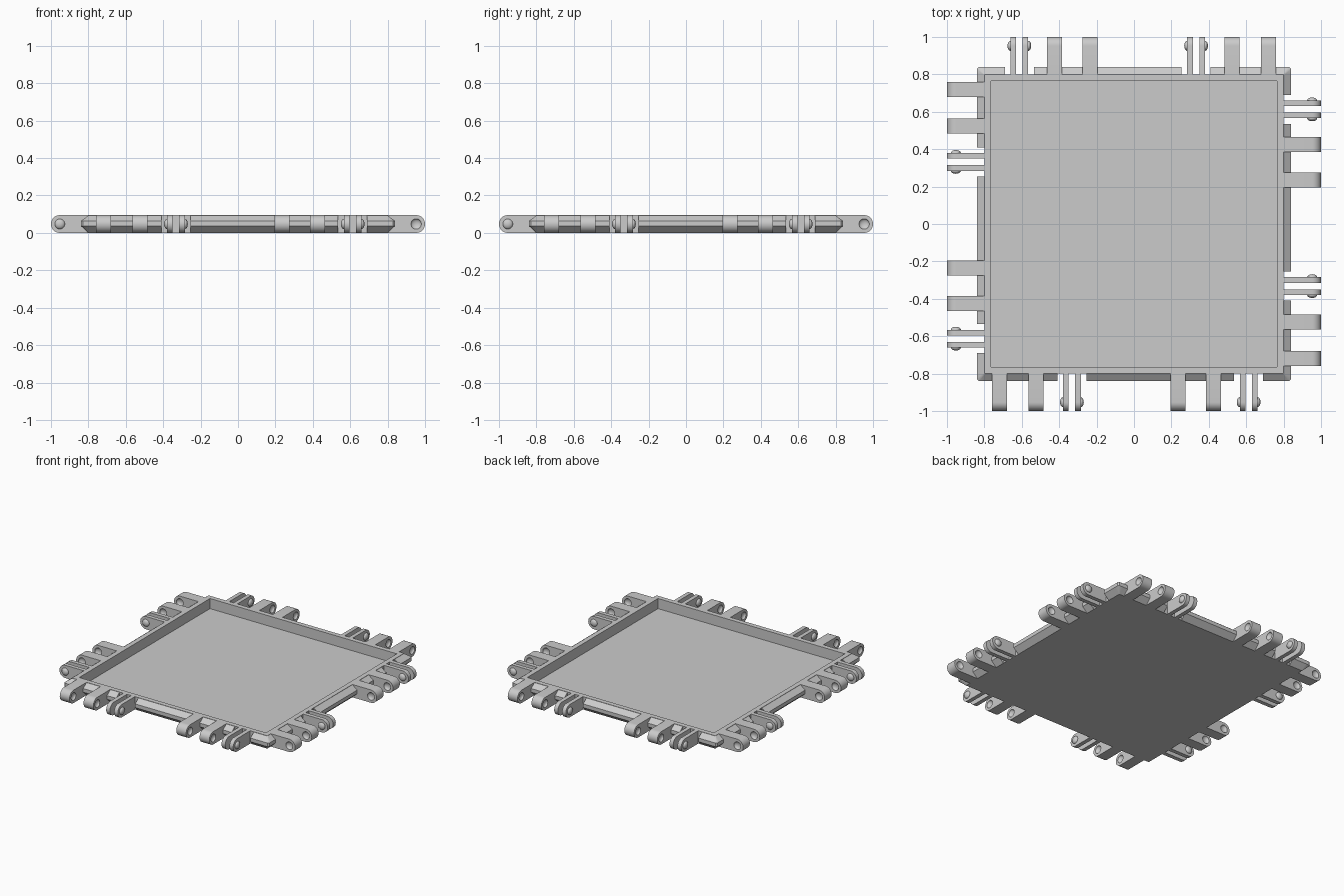
import bpy, bmesh, math
from mathutils import Matrix

if "Cube" in bpy.data.objects:
    bpy.data.objects.remove(bpy.data.objects["Cube"])

HEIGHT = 0.095
MID = HEIGHT / 2
WALL = 0.8      # outer face of the tray wall
RIM = 0.84      # outermost edge of the bevelled rim
PIN = 0.9525    # hinge axis distance from the centre

grey = bpy.data.materials.new("plain grey")
grey.use_nodes = True
grey.diffuse_color = (0.6, 0.6, 0.6, 1)
grey.node_tree.nodes["Principled BSDF"].inputs["Base Color"].default_value = (0.6, 0.6, 0.6, 1)


def finish(bm, name):
    bmesh.ops.recalc_face_normals(bm, faces=bm.faces)
    mesh = bpy.data.meshes.new(name)
    bm.to_mesh(mesh)
    bm.free()
    mesh.materials.append(grey)
    mesh.shade_smooth()
    mesh.set_sharp_from_angle(angle=math.radians(30))
    return mesh


def place(mesh, name, x=0.0, side=0):
    obj = bpy.data.objects.new(name, mesh)
    obj.matrix_world = Matrix.Rotation(side * math.pi / 2, 4, "Z") @ Matrix.Translation((x, 0, 0))
    bpy.context.collection.objects.link(obj)
    return obj


def loft(rings, closed_ends=True):
    """Skin a list of equal-length point rings."""
    bm = bmesh.new()
    loops = [[bm.verts.new(p) for p in ring] for ring in rings]
    n = len(loops[0])
    for a, b in zip(loops, loops[1:]):
        for i in range(n):
            j = (i + 1) % n
            bm.faces.new((a[i], a[j], b[j], b[i]))
    if closed_ends:
        bm.faces.new(loops[0])
        bm.faces.new(loops[-1])
    return bm


def tongue(width):
    """Bar with a rounded outer end, centred on x = 0."""
    outline = [(-WALL + 0.01, 0), (-WALL + 0.01, HEIGHT)]
    for i in range(17):
        a = math.pi / 2 + math.pi * i / 16
        outline.append((-PIN + MID * math.cos(a), MID + MID * math.sin(a)))
    return loft([[(x, y, z) for y, z in outline] for x in (-width / 2, width / 2)])


def ball(radius, depth, offsets):
    """Flattened spheres on the hinge axis."""
    bm = bmesh.new()
    for x in offsets:
        m = (Matrix.Translation((x, -PIN, MID)) @ Matrix.Diagonal((depth, radius, radius, 1))
             @ Matrix.Rotation(math.pi / 2, 4, "Y"))
        bmesh.ops.create_uvsphere(bm, u_segments=24, v_segments=12, radius=1, matrix=m)
    return bm


# Tray with a shallow recess
def square(r, z):
    return [(-r, -r, z), (r, -r, z), (r, r, z), (-r, r, z)]


place(finish(loft([square(WALL, 0), square(WALL, HEIGHT),
                   square(0.765, HEIGHT), square(0.765, 0.02)]), "tray"), "tray")

# Bevelled rim strips, interrupted at the clips
profile = [(WALL - 0.005, 0.0), (WALL, 0.0), (RIM, 0.037),
           (RIM, 0.064), (WALL, HEIGHT - 0.002), (WALL - 0.005, HEIGHT - 0.002)]
EDGE = 0.8
rims = [finish(loft([[(x, -y, z) for y, z in profile] for x in span]), "rim_strip")
        for span in ((-EDGE, -0.41), (-0.255, 0.535), (0.69, EDGE))]

# Rim corner with a clipped tip
bm = bmesh.new()
for y, z in profile:
    reach = min(y, RIM - 0.01)
    for p in ((EDGE, -y, z), (reach, -y, z), (y, -reach, z), (y, -EDGE, z)):
        bm.verts.new(p)
bmesh.ops.remove_doubles(bm, verts=bm.verts, dist=0.0005)
hull = bmesh.ops.convex_hull(bm, input=bm.verts)
bmesh.ops.delete(bm, geom=hull["geom_interior"], context="VERTS")
bmesh.ops.dissolve_limit(bm, angle_limit=0.01, verts=bm.verts, edges=bm.edges)
corner = finish(bm, "rim_corner")

# Hinge block with a dimple on each side
BLOCK = 0.08
source = place(finish(tongue(BLOCK), "block_blank"), "block_blank")
cutter = place(finish(ball(0.028, 0.016, (-BLOCK / 2, BLOCK / 2)), "dimple_cutter"), "dimple_cutter")
cut = source.modifiers.new("dimples", "BOOLEAN")
cut.operation = "DIFFERENCE"
cut.solver = "EXACT"
cut.object = cutter
bpy.context.view_layer.update()
block = bpy.data.meshes.new_from_object(source.evaluated_get(bpy.context.evaluated_depsgraph_get()))
block.shade_smooth()
block.set_sharp_from_angle(angle=math.radians(30))
bpy.data.objects.remove(source)
bpy.data.objects.remove(cutter)

# Clip prong and its snap dome
prong = finish(tongue(0.03), "clip_prong")
dome = finish(ball(0.027, 0.016, (0,)), "snap_dome")

# Repeat the hinge set on all four sides
for side, label in enumerate(("front", "left", "back", "right")):
    for mesh in rims:
        place(mesh, label + "_rim_strip", 0, side)
    place(corner, label + "_rim_corner", 0, side)
    for x in (-0.72, -0.525, 0.235, 0.425):
        place(block, label + "_hinge_block", x, side)
    for centre in (-0.332, 0.613):
        for s in (-1, 1):
            place(prong, label + "_clip_prong", centre + s * 0.0325, side)
            place(dome, label + "_snap_dome", centre + s * 0.0475, side)
